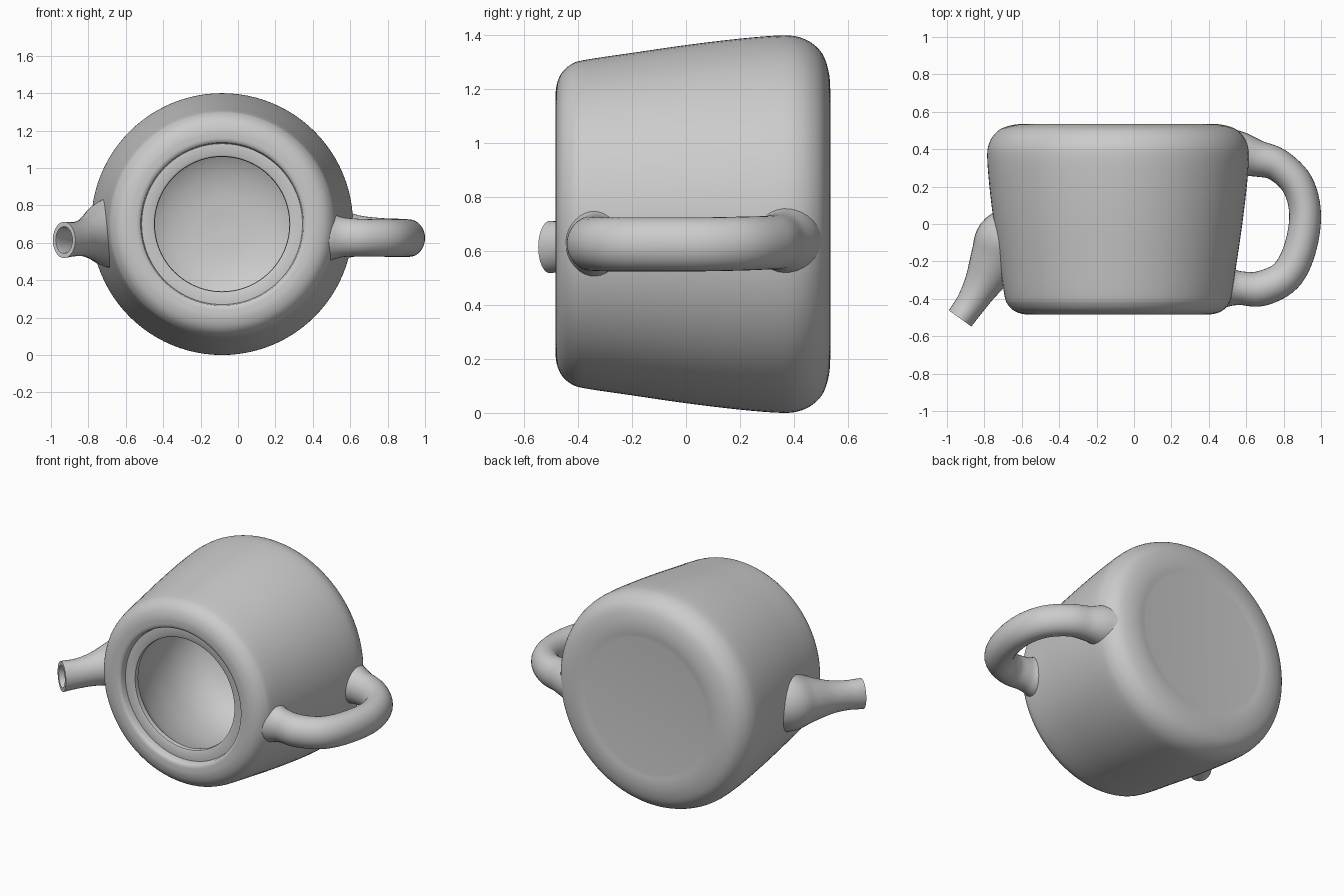
import bpy, bmesh, math
from mathutils import Vector

if "Cube" in bpy.data.objects:
    bpy.data.objects.remove(bpy.data.objects["Cube"])

CX, CZ = -0.085, 0.70   # body axis (runs along y)


def smooth_points(pts, steps):
    """Catmull-Rom interpolation through points of any dimension."""
    pts = [tuple(p) for p in pts]
    ext = ([tuple(2 * a - b for a, b in zip(pts[0], pts[1]))] + pts
           + [tuple(2 * a - b for a, b in zip(pts[-1], pts[-2]))])
    out = []
    for i in range(1, len(ext) - 2):
        for s in range(steps):
            t = s / steps
            out.append(tuple(
                0.5 * (2 * b + (c - a) * t + (2 * a - 5 * b + 4 * c - d) * t * t
                       + (3 * b - a - 3 * c + d) * t ** 3)
                for a, b, c, d in zip(*ext[i - 1:i + 3])))
    out.append(pts[-1])
    return out


def skin(name, rings):
    """Bridge a list of equal-sized rings and cap both ends."""
    bm = bmesh.new()
    loops = [[bm.verts.new(p) for p in ring] for ring in rings]
    n = len(loops[0])
    for a, b in zip(loops, loops[1:]):
        for i in range(n):
            j = (i + 1) % n
            bm.faces.new((a[i], a[j], b[j], b[i]))
    bm.faces.new(loops[0])
    bm.faces.new(loops[-1])
    bmesh.ops.recalc_face_normals(bm, faces=bm.faces)
    mesh = bpy.data.meshes.new(name)
    bm.to_mesh(mesh)
    bm.free()
    obj = bpy.data.objects.new(name, mesh)
    bpy.context.collection.objects.link(obj)
    bpy.ops.object.select_all(action='DESELECT')
    obj.select_set(True)
    bpy.context.view_layer.objects.active = obj
    bpy.ops.object.shade_smooth_by_angle(angle=math.radians(40))
    return obj


def angles(n):
    return [2 * math.pi * i / n for i in range(n)]


def tube_rings(path, steps=6, n=32):
    """Path points are (x, y, z, radius in plan, radius in height)."""
    pts = smooth_points(path, steps)
    rings = []
    for i, (x, y, z, r, h) in enumerate(pts):
        a, b = pts[max(i - 1, 0)], pts[min(i + 1, len(pts) - 1)]
        tangent = Vector((b[0] - a[0], b[1] - a[1], 0)).normalized()
        side = Vector((-tangent.y, tangent.x, 0))
        rings.append([Vector((x, y, z)) + side * r * math.cos(t)
                      + Vector((0, 0, h * math.sin(t))) for t in angles(n)])
    return rings


# Pot body: outer wall, stepped lid seat and inner cavity as (y, radius)
outer = [(0.53, 0.44), (0.535, 0.50), (0.53, 0.56), (0.512, 0.62), (0.48, 0.661),
         (0.43, 0.69), (0.36, 0.70), (0.2, 0.688), (0, 0.664), (-0.2, 0.635),
         (-0.38, 0.608), (-0.43, 0.59), (-0.465, 0.555), (-0.482, 0.505),
         (-0.482, 0.455)]
seat = [(-0.477, 0.44), (-0.47, 0.435), (-0.435, 0.43), (-0.438, 0.372)]
cavity = [(-0.432, 0.362), (-0.40, 0.362), (-0.36, 0.40), (-0.28, 0.44), (-0.1, 0.485),
          (0.1, 0.49), (0.25, 0.44), (0.34, 0.34), (0.39, 0.2), (0.405, 0.02)]
profile = smooth_points(outer, 4) + seat + smooth_points(cavity, 4)
skin("pot_body", [[(CX + r * math.cos(t), y, CZ + r * math.sin(t))
                   for t in angles(96)] for y, r in profile])

# Spout: flared at the wall, with a bore sunk back from the tip
spout = tube_rings([
    (-0.60, -0.10, 0.66, 0.21, 0.22), (-0.68, -0.12, 0.655, 0.19, 0.19),
    (-0.74, -0.20, 0.645, 0.145, 0.145), (-0.81, -0.32, 0.63, 0.10, 0.105),
    (-0.87, -0.42, 0.62, 0.08, 0.092), (-0.93, -0.505, 0.615, 0.074, 0.097)])
bore = []
for k, ring in enumerate(reversed(spout[-16:])):
    centre = sum(ring, Vector()) / len(ring)
    bore.append([centre + (p - centre) * (0.70 if k else 0.74) for p in ring])
skin("spout", spout + bore)

# Handle: loop on the side, flared where it meets the wall
skin("handle", tube_rings([
    (0.50, 0.37, 0.645, 0.15, 0.145), (0.58, 0.367, 0.643, 0.122, 0.125),
    (0.66, 0.35, 0.637, 0.098, 0.107), (0.77, 0.315, 0.632, 0.088, 0.10),
    (0.875, 0.21, 0.628, 0.086, 0.10), (0.915, 0.05, 0.625, 0.085, 0.10),
    (0.885, -0.14, 0.625, 0.087, 0.10), (0.81, -0.28, 0.625, 0.09, 0.10),
    (0.68, -0.345, 0.627, 0.094, 0.10), (0.57, -0.343, 0.63, 0.09, 0.105),
    (0.51, -0.338, 0.632, 0.105, 0.122), (0.45, -0.335, 0.632, 0.12, 0.14)]))
